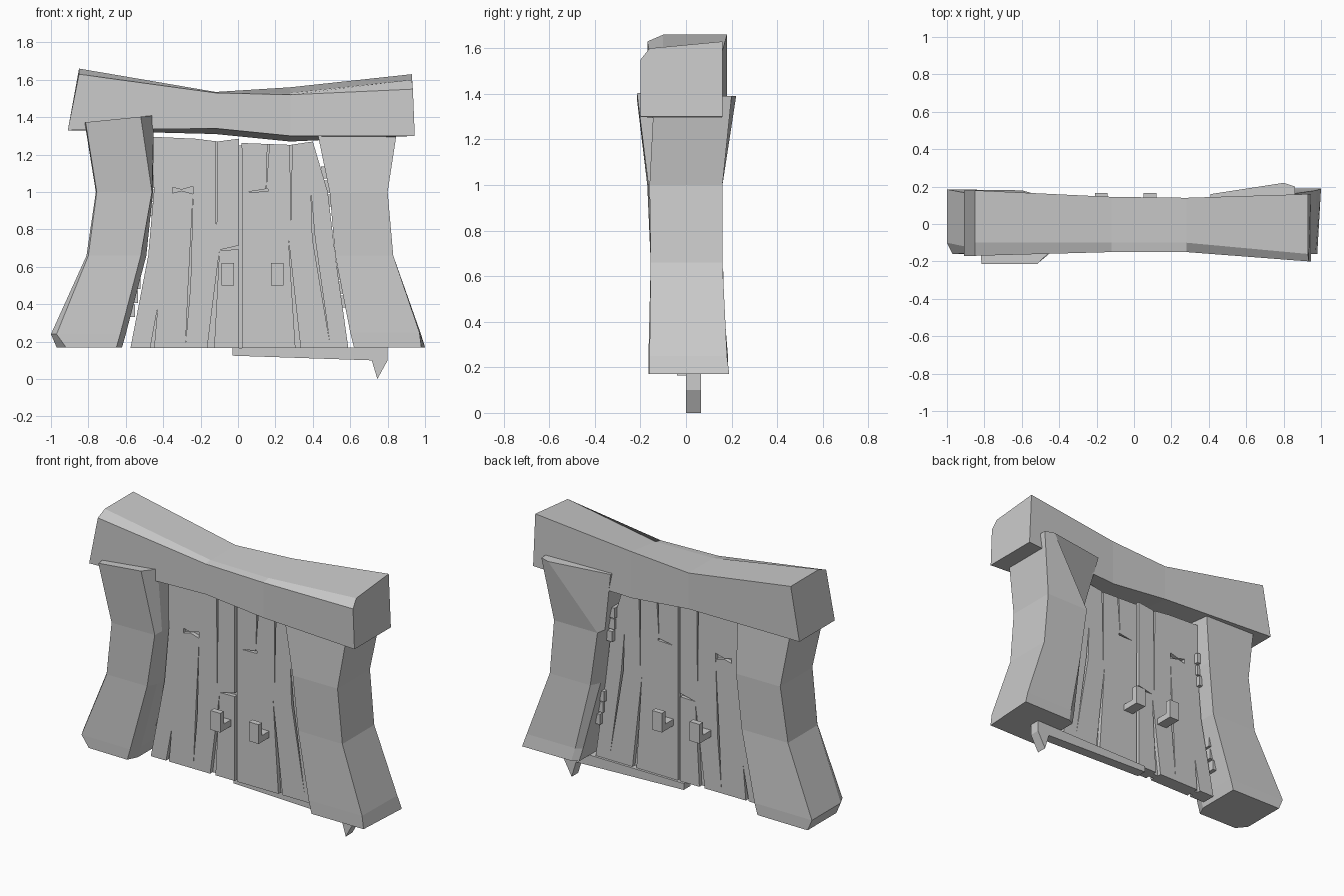
import bpy
import bmesh

default_cube = bpy.data.objects.get("Cube")
if default_cube:
    bpy.data.objects.remove(default_cube, do_unlink=True)

# Single weathered grey material
GREY = (0.6, 0.6, 0.6, 1.0)
grey = bpy.data.materials.new("weathered_grey")
grey.use_nodes = True
grey.diffuse_color = GREY
grey.node_tree.nodes["Principled BSDF"].inputs["Base Color"].default_value = GREY


def finish(bm, name):
    """Turn a bmesh into a flat shaded, grey object."""
    bmesh.ops.recalc_face_normals(bm, faces=bm.faces[:])
    mesh = bpy.data.meshes.new(name)
    bm.to_mesh(mesh)
    bm.free()
    mesh.materials.append(grey)
    obj = bpy.data.objects.new(name, mesh)
    bpy.context.scene.collection.objects.link(obj)
    return obj


def add_loft(bm, rings):
    """Skin a list of equal point rings and cap both ends."""
    loops = [[bm.verts.new(point) for point in ring] for ring in rings]
    count = len(loops[0])
    for lower, upper in zip(loops, loops[1:]):
        for i in range(count):
            j = (i + 1) % count
            bm.faces.new((lower[i], lower[j], upper[j], upper[i]))
    bm.faces.new(loops[0][::-1])
    bm.faces.new(loops[-1])


def add_prism(bm, outline, front, back):
    """Extrude an x-z outline along y."""
    add_loft(bm, [[(x, y, z) for x, z in outline] for y in (front, back)])


def add_box(bm, x, z, width, height, front, back):
    w, h = width / 2, height / 2
    add_prism(bm, [(x - w, z - h), (x + w, z - h), (x + w, z + h), (x - w, z + h)],
              front, back)


def loft(name, rings):
    bm = bmesh.new()
    add_loft(bm, rings)
    return finish(bm, name)


# Sagging lintel: front bottom, front top, chamfer, back top, back bottom
loft("lintel", [
    [(-.91, -.17, 1.33), (-.85, -.17, 1.63), (-.85, -.1, 1.66),
     (-.85, .18, 1.66), (-.91, .18, 1.33)],
    [(-.12, -.15, 1.34), (-.12, -.15, 1.53), (-.12, -.1, 1.535),
     (-.12, .145, 1.535), (-.12, .145, 1.31)],
    [(.28, -.15, 1.3), (.28, -.15, 1.52), (.28, -.1, 1.53),
     (.28, .14, 1.56), (.28, .14, 1.27)],
    [(.945, -.2, 1.3), (.935, -.2, 1.55), (.93, -.16, 1.6),
     (.93, .16, 1.63), (.945, .16, 1.3)],
])


# Gate posts: rings run outer front, inner front, inner back, outer back
def post(name, tilt, levels):
    rings = [[(x, y, z) for x, y in points] for z, points in levels]
    middle = sum(p[0] for p in rings[-1]) / len(rings[-1])
    rings[-1] = [(x, y, z + tilt * (x - middle)) for x, y, z in rings[-1]]
    return loft(name, rings)


post("right_post", 0.1, [
    (.17, [(-.97, -.1), (-.92, -.16), (-.65, -.165), (-.62, -.1), (-.62, .18), (-.97, .185)]),
    (.24, [(-1, -.1), (-.97, -.16), (-.63, -.165), (-.6, -.1), (-.6, .18), (-1, .185)]),
    (.66, [(-.81, -.14), (-.8, -.155), (-.52, -.155), (-.49, -.1), (-.49, .15), (-.81, .15)]),
    (1, [(-.76, -.15), (-.755, -.17), (-.46, -.165), (-.455, -.1), (-.455, .155), (-.76, .155)]),
    (1.39, [(-.82, -.16), (-.815, -.215), (-.52, -.215), (-.45, -.15), (-.45, .13), (-.82, .13)]),
])
post("left_post", 0, [
    (.17, [(.98, -.16), (.62, -.16), (.62, .17), (.66, .19), (1, .19)]),
    (.25, [(.97, -.16), (.6, -.16), (.6, .16), (.64, .18), (.975, .18)]),
    (.66, [(.83, -.155), (.52, -.15), (.52, .1), (.55, .16), (.83, .16)]),
    (1, [(.8, -.16), (.49, -.16), (.49, .1), (.5, .16), (.8, .16)]),
    (1.39, [(.86, -.14), (.41, -.14), (.41, .16), (.8, .22), (.86, .2)]),
])

# Door leaves, cut with tapering cracks on both sides
LEAF_FRONT, LEAF_BACK = -0.04, 0.05
CORE_FRONT, CORE_BACK = -0.015, 0.025


def leaf(name, outline, cracks):
    bm = bmesh.new()
    add_prism(bm, outline, LEAF_FRONT, LEAF_BACK)
    door = finish(bm, name)
    bm = bmesh.new()
    for tip_x, tip_z, end_x, end_z, width in cracks:
        # widen across the crack's main direction
        upright = abs(end_z - tip_z) > abs(end_x - tip_x)
        dx, dz = (width / 2, 0) if upright else (0, width / 2)
        wedge = [(tip_x, tip_z), (end_x - dx, end_z - dz), (end_x + dx, end_z + dz)]
        add_prism(bm, wedge, LEAF_FRONT - 0.1, CORE_FRONT)
        add_prism(bm, wedge, CORE_BACK, LEAF_BACK + 0.1)
    cutter = finish(bm, name + "_cutter")
    cutter.hide_render = True
    cut = door.modifiers.new("cracks", "BOOLEAN")
    cut.operation = "DIFFERENCE"
    cut.solver = "EXACT"
    cut.use_self = True
    cut.object = cutter
    bpy.context.view_layer.objects.active = door
    bpy.ops.object.modifier_apply(modifier=cut.name)
    bpy.data.objects.remove(cutter, do_unlink=True)
    return door


leaf("right_door_leaf",
     [(-.575, .165), (.005, .165), (.005, 1.285), (-.11, 1.27), (-.23, 1.285),
      (-.455, 1.295), (-.45, 1), (-.48, .66)],
     [(-.24, 1, -.26, .5, .012), (-.28, .19, -.26, .5, .012),
      (-.115, .7, -.115, 1.3, .012), (-.1, .68, -.15, .12, .04),
      (-.43, .38, -.465, .12, .025), (-.29, 1.01, -.35, 1.01, .03),
      (-.31, 1.01, -.24, 1.01, .04), (-.1, .69, .02, .705, .025)])
leaf("left_door_leaf",
     [(.022, .165), (.59, .165), (.52, .66), (.48, 1), (.4, 1.27), (.28, 1.252),
      (.02, 1.262)],
     [(.15, 1, .165, 1.3, .012), (.28, .75, .285, 1.3, .012),
      (.27, .75, .325, .12, .03), (.39, 1, .405, .75, .014),
      (.49, .2, .405, .75, .014), (.05, 1, .16, 1.01, .015)])

# Backing strip behind the gap between the leaves
bm = bmesh.new()
add_box(bm, .012, .71, .03, 1.08, CORE_FRONT, CORE_BACK)
finish(bm, "centre_strip")

# L-shaped handles on both faces
HANDLE_Z, HANDLE_WIDTH = 0.56, 0.068
for name, centre, face, reach in (
        ("front_right_handle", -.055, LEAF_FRONT, -.145),
        ("front_left_handle", .21, LEAF_FRONT, -.145),
        ("back_right_handle", -.175, LEAF_BACK, .165),
        ("back_left_handle", .085, LEAF_BACK, .165)):
    inner = reach + (0.035 if reach < 0 else -0.035)
    bm = bmesh.new()
    add_box(bm, centre, HANDLE_Z, HANDLE_WIDTH, .12, reach, inner)
    add_box(bm, centre, HANDLE_Z - .04, HANDLE_WIDTH, .04, inner, face)
    finish(bm, name)

# Hinges bridging leaf and post, each made of three knuckles
for name, x, z, lean in (
        ("right_lower_hinge", -.56, .44, .2), ("right_upper_hinge", -.462, .98, .1),
        ("left_lower_hinge", .553, .49, -.2), ("left_upper_hinge", .475, 1.03, -.1)):
    bm = bmesh.new()
    for step in (-1, 0, 1):
        offset = step * .075
        add_box(bm, x + lean * offset, z + offset, .05, .065, .01, .065 + .01 * (step % 2))
    finish(bm, name)

# Broken threshold board with a splintered end
bm = bmesh.new()
add_prism(bm, [(-.03, .165), (-.03, .125), (.715, .1), (.745, 0), (.8, .1), (.8, .17)],
          0, .065)
finish(bm, "threshold_board")
